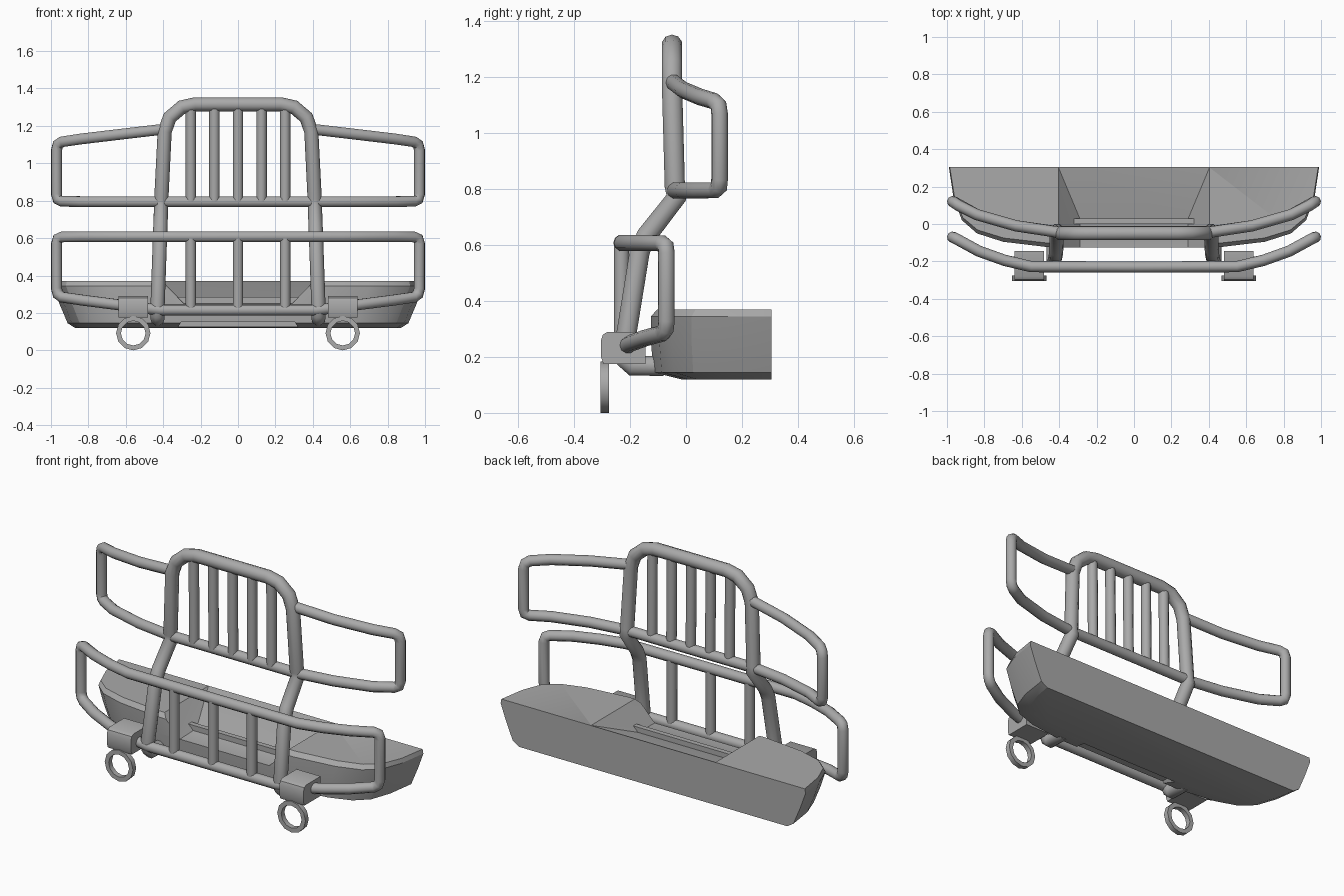
import bpy, bmesh, math
from mathutils import Vector

cube = bpy.data.objects.get("Cube")
if cube:
    bpy.data.objects.remove(cube, do_unlink=True)

GREY = (0.4, 0.4, 0.4, 1.0)
mat = bpy.data.materials.new("plain grey")
mat.use_nodes = True
mat.diffuse_color = GREY
bsdf = mat.node_tree.nodes["Principled BSDF"]
bsdf.inputs["Base Color"].default_value = GREY
bsdf.inputs["Roughness"].default_value = 0.6


def activate(ob):
    bpy.ops.object.select_all(action='DESELECT')
    ob.select_set(True)
    bpy.context.view_layer.objects.active = ob


def finish(ob, angle=40):
    """Give the part its colour and smooth shading with sharp edges."""
    ob.data.materials.clear()
    ob.data.materials.append(mat)
    activate(ob)
    bpy.ops.object.shade_smooth_by_angle(angle=math.radians(angle))
    return ob


def add_mesh(name, bm):
    bmesh.ops.recalc_face_normals(bm, faces=bm.faces)
    me = bpy.data.meshes.new(name)
    bm.to_mesh(me)
    bm.free()
    ob = bpy.data.objects.new(name, me)
    bpy.context.collection.objects.link(ob)
    return ob


def tube(name, points, radius, closed=False):
    """Round tube swept along a path."""
    cu = bpy.data.curves.new(name, 'CURVE')
    cu.dimensions = '3D'
    cu.bevel_depth = radius
    cu.bevel_resolution = 3
    cu.use_fill_caps = True
    sp = cu.splines.new('POLY')
    sp.points.add(len(points) - 1)
    for p, co in zip(sp.points, points):
        p.co = (*co, 1)
    sp.use_cyclic_u = closed
    ob = bpy.data.objects.new(name, cu)
    bpy.context.collection.objects.link(ob)
    activate(ob)
    bpy.ops.object.convert(target='MESH')
    return finish(bpy.context.view_layer.objects.active, 50)


def mirrored(half):
    """Right-hand copy of a half path that starts on the centre line, then the half."""
    return [(-x, y, z) for x, y, z in reversed(half) if x > 0] + half


def hull(name, points):
    bm = bmesh.new()
    for p in points:
        bm.verts.new(p)
    bmesh.ops.convex_hull(bm, input=bm.verts)
    return add_mesh(name, bm)


def cut(ob, cutter):
    cutter.hide_render = True
    mod = ob.modifiers.new("cut", 'BOOLEAN')
    mod.operation = 'DIFFERENCE'
    mod.solver = 'EXACT'
    mod.object = cutter
    activate(ob)
    bpy.ops.object.modifier_apply(modifier=mod.name)
    bpy.data.objects.remove(cutter, do_unlink=True)


# Bumper: one plan outline lofted through several heights
BACK = 0.305
half_plan = [(0.45, -0.125), (0.7, -0.095), (0.84, -0.05), (0.92, 0.02),
             (0.965, 0.14), (0.99, BACK)]
plan = [(-x, y) for x, y in reversed(half_plan)] + half_plan
levels = [(0.12, 0.88, 0.75), (0.145, 0.92, 0.98), (0.25, 0.965, 1.0),
          (0.345, 1.0, 1.0), (0.37, 0.995, 0.95)]
bm = bmesh.new()
rings = [[bm.verts.new((x * sx, BACK - (BACK - y) * sy, z)) for x, y in plan]
         for z, sx, sy in levels]
for low, high in zip(rings, rings[1:]):
    for i in range(len(plan)):
        j = (i + 1) % len(plan)
        bm.faces.new((low[i], low[j], high[j], high[i]))
bm.faces.new(rings[0])
bm.faces.new(rings[-1])
bumper = add_mesh("bumper", bm)

# Sloping recess in the top and a shallow notch under the front lip
recess = [(s * x, y, z) for s in (-1, 1) for x, y, z in
          [(0.405, BACK, 0.371), (0.405, -0.2, 0.371), (0.405, BACK, 0.5), (0.405, -0.2, 0.5),
           (0.29, 0.03, 0.255), (0.29, -0.2, 0.25)]]
cut(bumper, hull("recess_cutter", recess))
notch = [(s * x, y, z) for s in (-1, 1) for x, y, z in
         [(0.34, -0.2, 0.1), (0.3, -0.2, 0.155), (0.34, -0.04, 0.1), (0.3, -0.04, 0.155)]]
cut(bumper, hull("notch_cutter", notch))
finish(bumper, 25)

# Mounting plate standing in the recess
plate = hull("mounting_plate", [(x, y, z) for x in (-0.345, 0.345)
                                for y in (0.0, 0.03) for z in (0.2, 0.285)])
finish(plate)

# Main hoop with cranked uprights and feet running back to the bumper
tube("main_hoop", mirrored([
    (0, -0.05, 1.315), (0.23, -0.05, 1.315), (0.3, -0.05, 1.3), (0.365, -0.05, 1.245),
    (0.392, -0.05, 1.17), (0.41, -0.04, 0.81), (0.411, -0.035, 0.77),
    (0.416, -0.14, 0.635), (0.418, -0.165, 0.58), (0.43, -0.22, 0.24),
    (0.43, -0.215, 0.19), (0.43, -0.19, 0.168), (0.43, -0.08, 0.168)]), 0.038)

# Upper guard: swept back wings joined by the middle bar
tube("upper_guard", mirrored([
    (0, -0.04, 0.795), (0.42, -0.04, 0.795), (0.63, -0.01, 0.795), (0.84, 0.05, 0.795),
    (0.94, 0.105, 0.797), (0.963, 0.118, 0.807), (0.97, 0.12, 0.835),
    (0.97, 0.12, 1.07), (0.963, 0.116, 1.1), (0.94, 0.1, 1.115), (0.84, 0.05, 1.13),
    (0.63, -0.01, 1.155), (0.4, -0.045, 1.182)]), 0.03)

# Lower guard: closed loop
lower_half = [
    (0, -0.23, 0.608), (0.55, -0.228, 0.608), (0.69, -0.195, 0.608), (0.83, -0.145, 0.608),
    (0.94, -0.085, 0.606), (0.963, -0.073, 0.597), (0.97, -0.07, 0.57),
    (0.97, -0.07, 0.33), (0.963, -0.073, 0.3), (0.94, -0.085, 0.284), (0.83, -0.145, 0.268),
    (0.69, -0.195, 0.25), (0.55, -0.225, 0.232), (0.42, -0.23, 0.215), (0, -0.23, 0.215)]
tube("lower_guard", lower_half + [(-x, y, z) for x, y, z in reversed(lower_half[1:-1])],
     0.03, closed=True)

# Upright grille bars
for i in range(-2, 3):
    x = i * 0.126
    tube("upper_grille_bar", [(x, -0.045, 0.795), (x, -0.05, 1.31)], 0.028)
    if i % 2 == 0:
        tube("lower_grille_bar", [(x, -0.23, 0.215), (x, -0.23, 0.608)], 0.028)

# Clamps with hanging tow rings
clamp_profile = [(-0.145, 0.175), (-0.145, 0.29), (-0.28, 0.29), (-0.297, 0.28),
                 (-0.304, 0.26), (-0.304, 0.2), (-0.295, 0.175)]
for side, s in (("left", 1), ("right", -1)):
    cx = s * 0.56
    clamp = hull(side + "_clamp", [(cx + d, y, z) for d in (-0.078, 0.078)
                                   for y, z in clamp_profile])
    finish(clamp)
    bm = bmesh.new()
    n = 12
    corners = [(0.092, -0.305), (0.092, -0.275), (0.066, -0.275), (0.066, -0.305)]
    loops = []
    for k in range(n):
        a = 2 * math.pi * k / n
        loops.append([bm.verts.new((cx + r * math.cos(a), y, 0.092 + r * math.sin(a)))
                      for r, y in corners])
    for k in range(n):
        here, there = loops[k], loops[(k + 1) % n]
        for c in range(4):
            d = (c + 1) % 4
            bm.faces.new((here[c], here[d], there[d], there[c]))
    finish(add_mesh(side + "_tow_ring", bm))
